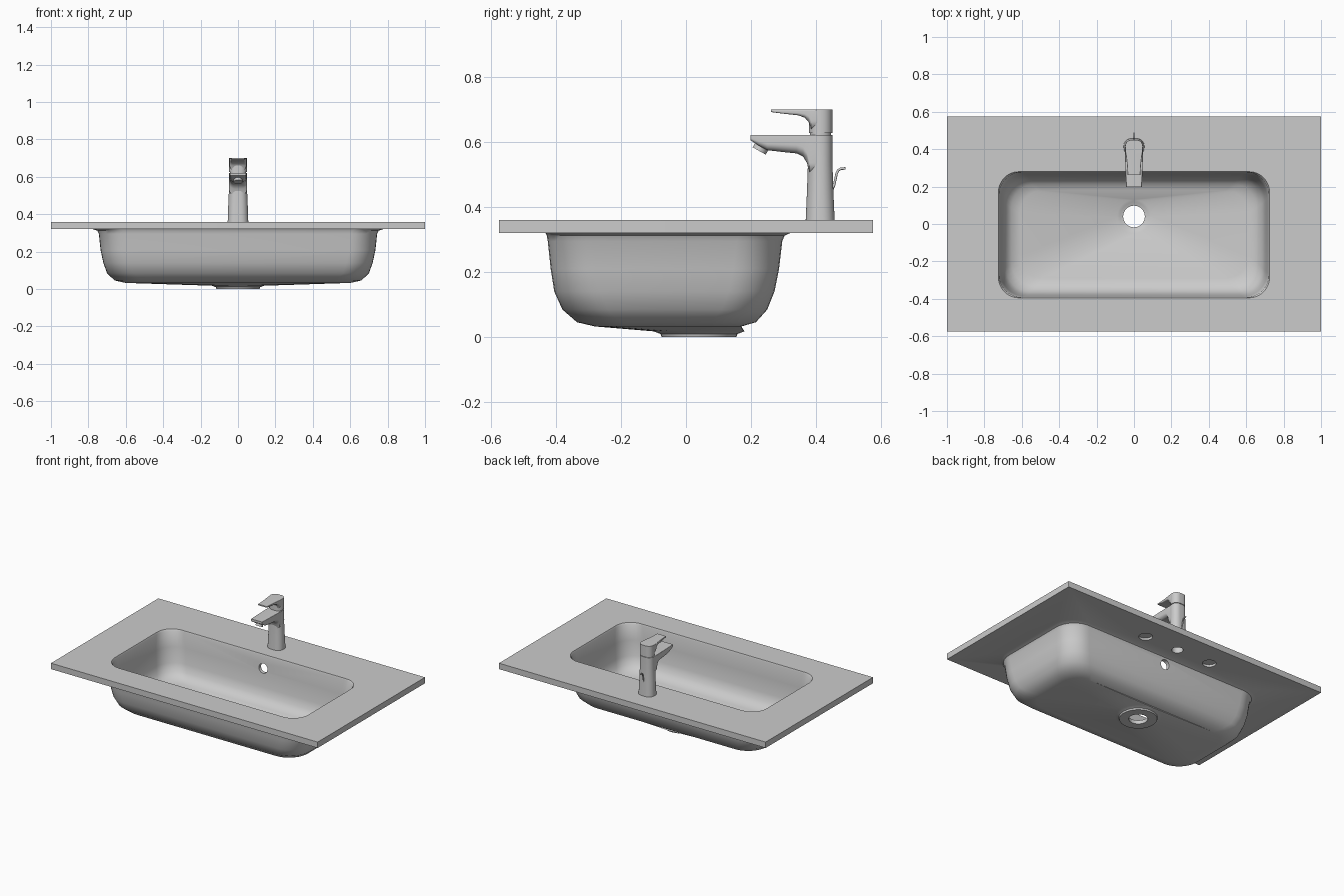
import bpy, bmesh, math

if "Cube" in bpy.data.objects:
    bpy.data.objects.remove(bpy.data.objects["Cube"])


def rrect(hx, v0, v1, r, rt=None, n=8):
    """Rounded rectangle outline in 2D; rt is the radius on the v1 side."""
    rt = r if rt is None else rt
    corners = [(1, v1, rt, 0), (-1, v1, rt, 90), (-1, v0, r, 180), (1, v0, r, 270)]
    pts = []
    for sx, v, rad, start in corners:
        cx = sx * (hx - rad)
        cv = v - rad if v == v1 else v + rad
        for i in range(n + 1):
            a = math.radians(start + 90 * i / n)
            pts.append((cx + rad * math.cos(a), cv + rad * math.sin(a)))
    return pts


def loft(name, rings, closed=False):
    bm = bmesh.new()
    loops = [[bm.verts.new(p) for p in ring] for ring in rings]
    n = len(loops[0])
    for k in range(len(loops) if closed else len(loops) - 1):
        a, b = loops[k], loops[(k + 1) % len(loops)]
        for i in range(n):
            j = (i + 1) % n
            bm.faces.new((a[i], a[j], b[j], b[i]))
    if not closed:
        bm.faces.new(loops[0])
        bm.faces.new(loops[-1])
    bmesh.ops.recalc_face_normals(bm, faces=bm.faces)
    me = bpy.data.meshes.new(name)
    bm.to_mesh(me)
    bm.free()
    ob = bpy.data.objects.new(name, me)
    bpy.context.collection.objects.link(ob)
    return ob


def flat_ring(hx, y0, y1, r, z):
    return [(x, y, z) for x, y in rrect(hx, y0, y1, r)]


def upright_ring(y, hx, z0, z1, r):
    return [(x, y, z) for x, z in rrect(hx, z0, z1, r, 0.004)]


def circle_ring(r, z, cy=0.04):
    return flat_ring(r, cy - r, cy + r, r * 0.995, z)


def smooth(ob, angle=35):
    bpy.ops.object.select_all(action='DESELECT')
    ob.select_set(True)
    bpy.context.view_layer.objects.active = ob
    bpy.ops.object.shade_smooth_by_angle(angle=math.radians(angle))


def cut(ob, r, depth, loc, rot=(0, 0, 0)):
    bpy.ops.mesh.primitive_cylinder_add(vertices=32, radius=r, depth=depth, location=loc, rotation=rot)
    cutter = bpy.context.object
    cutter.hide_render = True
    mod = ob.modifiers.new("hole", 'BOOLEAN')
    mod.operation, mod.solver, mod.object = 'DIFFERENCE', 'EXACT', cutter
    bpy.context.view_layer.objects.active = ob
    bpy.ops.object.modifier_apply(modifier=mod.name)
    bpy.data.objects.remove(cutter)


# Countertop and bowl as one continuous closed shell
inner = [(0.725, -0.395, 0.28, 0.11, 0.36), (0.721, -0.392, 0.277, 0.12, 0.35),
         (0.712, -0.387, 0.268, 0.13, 0.25), (0.70, -0.378, 0.255, 0.13, 0.15),
         (0.685, -0.362, 0.24, 0.13, 0.10), (0.655, -0.333, 0.215, 0.13, 0.07),
         (0.61, -0.29, 0.18, 0.12, 0.056)]
drain = [(0.09, 0.038), (0.075, 0.03), (0.058, 0.025), (0.058, 0.0),
         (0.115, 0.0), (0.118, 0.01), (0.14, 0.018)]
outer = [(0.60, -0.28, 0.17, 0.12, 0.033), (0.66, -0.335, 0.215, 0.14, 0.046),
         (0.70, -0.38, 0.25, 0.14, 0.085), (0.72, -0.405, 0.272, 0.14, 0.14),
         (0.735, -0.416, 0.286, 0.14, 0.21), (0.744, -0.425, 0.296, 0.14, 0.295),
         (0.752, -0.428, 0.303, 0.14, 0.312), (0.775, -0.432, 0.32, 0.15, 0.32)]
slab = (1.0, -0.575, 0.575, 0.001)
basin = loft("basin_countertop",
             [flat_ring(*slab, 0.36)] + [flat_ring(*p) for p in inner]
             + [circle_ring(*p) for p in drain] + [flat_ring(*p) for p in outer]
             + [flat_ring(*slab, 0.32)], closed=True)

# Overflow hole, tap hole and two blind tap knockouts underneath
cut(basin, 0.032, 0.16, (0, 0.28, 0.27), (math.pi / 2, 0, 0))
cut(basin, 0.035, 0.2, (0, 0.41, 0.36))
for sx in (-1, 1):
    cut(basin, 0.042, 0.03, (sx * 0.252, 0.41, 0.32))
smooth(basin)

# Tap column
column = [(0.055, 0.368, 0.457, 0.040, 0.36), (0.052, 0.372, 0.453, 0.039, 0.45),
          (0.048, 0.375, 0.45, 0.036, 0.54), (0.048, 0.376, 0.45, 0.036, 0.622)]
smooth(loft("tap_column", [flat_ring(*p) for p in column]))

# Spout with curved underside
spout = [(0.198, 0.042, 0.606, 0.622, 0.006), (0.225, 0.043, 0.588, 0.622, 0.014),
         (0.25, 0.044, 0.575, 0.622, 0.02), (0.30, 0.046, 0.569, 0.622, 0.024),
         (0.34, 0.047, 0.565, 0.622, 0.026), (0.36, 0.048, 0.555, 0.622, 0.03),
         (0.372, 0.048, 0.535, 0.622, 0.034), (0.38, 0.048, 0.50, 0.622, 0.036),
         (0.41, 0.046, 0.50, 0.6215, 0.036)]
smooth(loft("tap_spout", [upright_ring(*p) for p in spout]))

# Aerator tilted under the spout tip
bpy.ops.mesh.primitive_cylinder_add(vertices=32, radius=0.023, depth=0.024,
                                    location=(0, 0.231, 0.583), rotation=(-0.51, 0, 0))
bpy.context.object.name = "aerator"
smooth(bpy.context.object)

# Handle: neck, cap and lever blade
smooth(loft("handle_neck", [flat_ring(0.043, 0.381, 0.445, 0.031, z) for z in (0.615, 0.63)]))
smooth(loft("handle_cap", [flat_ring(0.047, 0.378, 0.45, 0.035, z) for z in (0.627, 0.70)]))
lever = [(0.262, 0.034, 0.692, 0.70, 0.003), (0.30, 0.036, 0.687, 0.70, 0.005),
         (0.345, 0.040, 0.682, 0.70, 0.008), (0.365, 0.043, 0.675, 0.70, 0.012),
         (0.378, 0.045, 0.66, 0.70, 0.02), (0.385, 0.046, 0.635, 0.70, 0.03),
         (0.41, 0.046, 0.635, 0.6995, 0.03)]
smooth(loft("handle_lever", [upright_ring(*p) for p in lever]))

# Bent drain pull rod behind the column
curve = bpy.data.curves.new("pull_rod", 'CURVE')
curve.dimensions = '3D'
curve.bevel_depth = 0.004
curve.bevel_resolution = 3
curve.use_fill_caps = True
sp = curve.splines.new('POLY')
path = [(0.445, 0.44), (0.456, 0.47), (0.463, 0.503), (0.468, 0.513), (0.476, 0.518), (0.49, 0.519)]
sp.points.add(len(path) - 1)
for p, (y, z) in zip(sp.points, path):
    p.co = (0, y, z, 1)
bpy.context.collection.objects.link(bpy.data.objects.new("pull_rod", curve))
